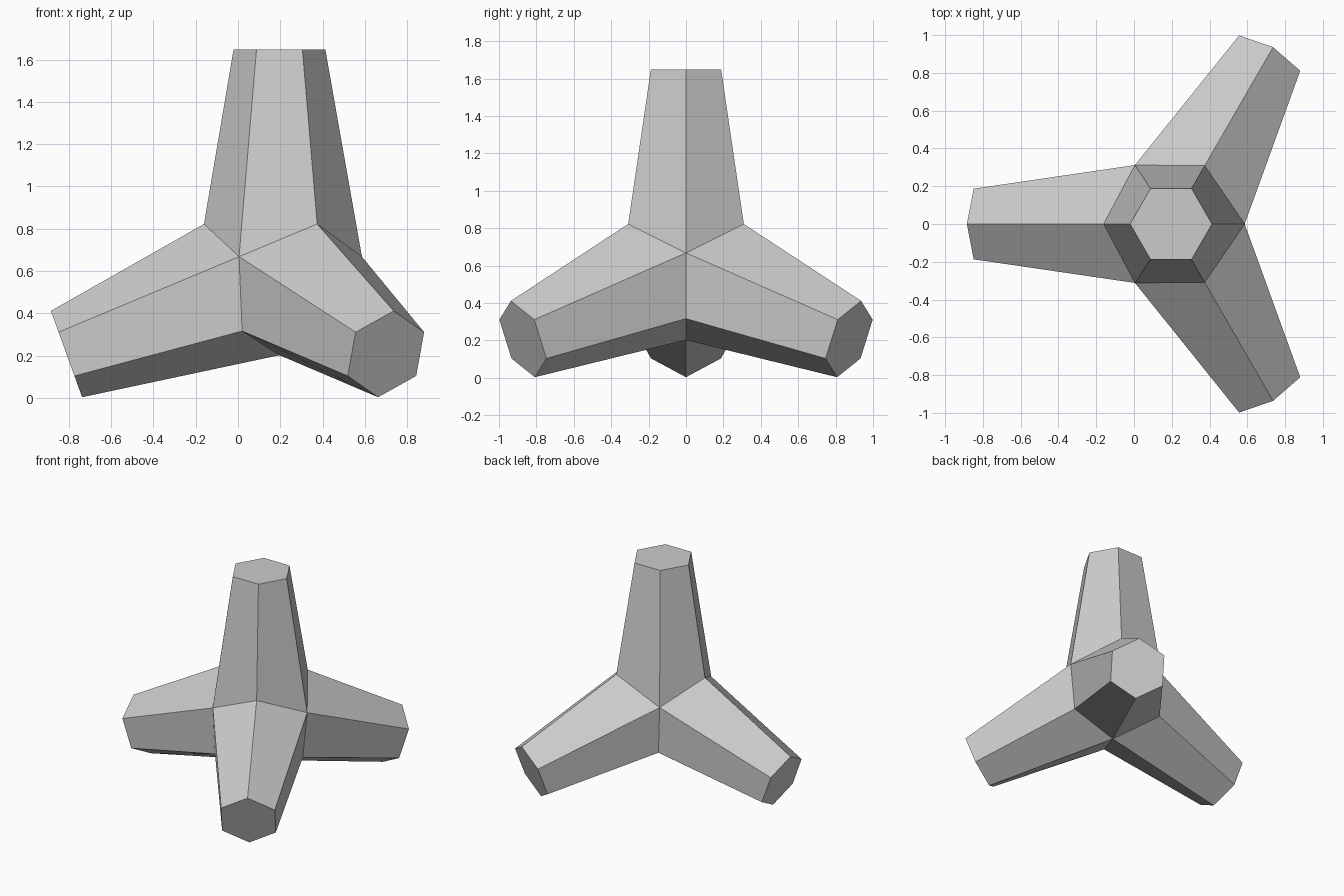
import bpy, bmesh
from math import sin, cos, radians
from mathutils import Vector

cube = bpy.data.objects.get("Cube")
if cube:
    bpy.data.objects.remove(cube, do_unlink=True)

HUB = Vector((0.196, 0, 0.572))
TIP_RADIUS = 0.217
TILT = radians(19.9)

# Leg axes: one upright, three splayed around it
axes = [Vector((0, 0, 1))]
for turn in (180, 300, 60):
    a = radians(turn)
    axes.append(Vector((cos(a) * cos(TILT), sin(a) * cos(TILT), -sin(TILT))))
lengths = [1.076, 1.071, 1.071, 1.071]

# Joints shared by three legs, each opposite the leg of the same index
opposite = [Vector(p) for p in
            ((0, 0, -0.37), (0.39, 0, 0.096), (-0.191, 0.312, 0.096), (-0.191, -0.312, 0.096))]

bm = bmesh.new()
corner = [bm.verts.new(HUB + p) for p in opposite]
# Joints shared by two legs
saddle = {}
for i in range(4):
    for j in range(i + 1, 4):
        saddle[frozenset((i, j))] = bm.verts.new(HUB + (axes[i] + axes[j]).normalized() * 0.436)

# Tapered six-sided legs with flat tips
for i, axis in enumerate(axes):
    a, b, c = [k for k in range(4) if k != i]
    base, tip = [], []
    for near, away in ((a, c), (b, a), (c, b)):
        base += [saddle[frozenset((i, near))], corner[away]]
        for k, side in ((near, 1), (away, -1)):
            out = axes[k] - axis * axes[k].dot(axis)
            tip.append(bm.verts.new(HUB + axis * lengths[i] + out.normalized() * side * TIP_RADIUS))
    for n in range(6):
        m = (n + 1) % 6
        bm.faces.new((base[n], base[m], tip[m], tip[n]))
    bm.faces.new(tip)

bmesh.ops.recalc_face_normals(bm, faces=bm.faces)
mesh = bpy.data.meshes.new("four_legged_block")
bm.to_mesh(mesh)
bm.free()

# Plain concrete colour
grey = bpy.data.materials.new("concrete_grey")
grey.use_nodes = True
colour = (0.6, 0.6, 0.6, 1)
grey.diffuse_color = colour
grey.node_tree.nodes["Principled BSDF"].inputs["Base Color"].default_value = colour
mesh.materials.append(grey)

block = bpy.data.objects.new("four_legged_block", mesh)
bpy.context.collection.objects.link(block)
